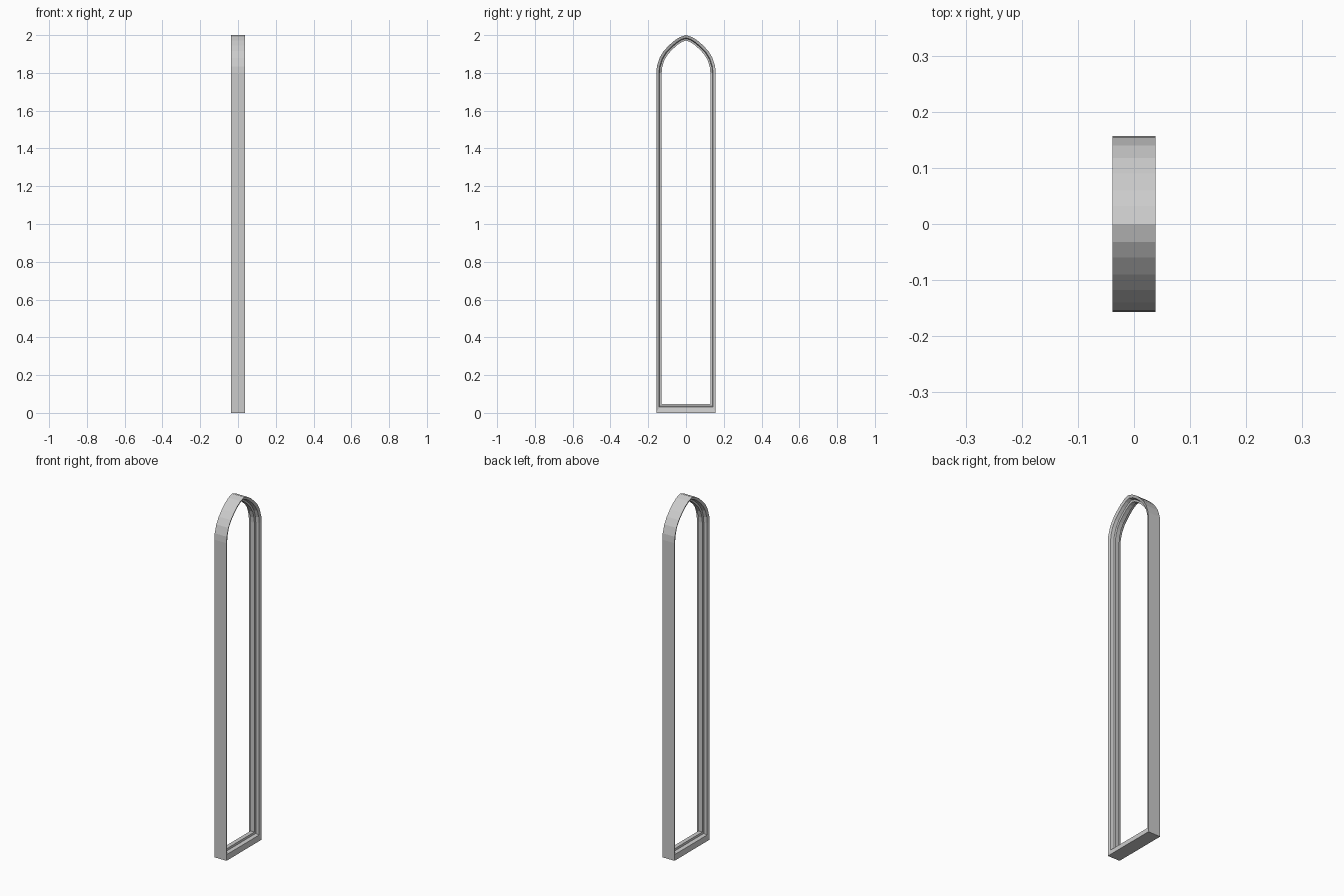
import bpy
import bmesh
from mathutils import Vector

if "Cube" in bpy.data.objects:
    bpy.data.objects.remove(bpy.data.objects["Cube"], do_unlink=True)

# Flat stone colour
stone = bpy.data.materials.new("light_grey_stone")
stone.use_nodes = True
colour = (0.6, 0.6, 0.6, 1)
stone.diffuse_color = colour
stone.node_tree.nodes["Principled BSDF"].inputs["Base Color"].default_value = colour

HALF_WIDTH = 0.157

# Outer arch, from the right springing point up to the crown (y, z)
half_arch = [(HALF_WIDTH, 1.80), (0.154, 1.835), (0.14, 1.88), (0.118, 1.916),
             (0.09, 1.946), (0.06, 1.972), (0.032, 1.99), (0, 2.0)]
arch = [Vector(p) for p in half_arch]
arch += [Vector((-p.x, p.y)) for p in reversed(arch[:-1])]

# Moulding section: (depth x, inset of jambs and arch, height of sill)
half_section = [(0.038, 0, 0), (0.032, 0.014, 0.03),
                (0.014, 0.018, 0.036), (0.012, 0.028, 0.047)]
section = half_section + [(-x, t, b) for x, t, b in reversed(half_section)]


def outline(inset, sill):
    """Closed window outline moved inwards, with its own sill height."""
    loop = [Vector((-HALF_WIDTH + inset, sill)), Vector((HALF_WIDTH - inset, sill))]
    path = [Vector((HALF_WIDTH, 0))] + arch + [Vector((-HALF_WIDTH, 0))]
    for before, here, after in zip(path, path[1:], path[2:]):
        d1 = (here - before).normalized()
        d2 = (after - here).normalized()
        n1 = Vector((-d1.y, d1.x))
        n2 = Vector((-d2.y, d2.x))
        mitre = (n1 + n2).normalized()
        loop.append(here + mitre * (inset / mitre.dot(n1)))
    return loop


# Window frame: loft the section around the outline
bm = bmesh.new()
rings = [[bm.verts.new((x, p.x, p.y)) for p in outline(t, b)] for x, t, b in section]
for ring, following in zip(rings, rings[1:] + rings[:1]):
    count = len(ring)
    for i in range(count):
        j = (i + 1) % count
        bm.faces.new((ring[i], ring[j], following[j], following[i]))
bmesh.ops.recalc_face_normals(bm, faces=bm.faces)
mesh = bpy.data.meshes.new("arched_window_frame")
bm.to_mesh(mesh)
bm.free()
mesh.materials.append(stone)
frame = bpy.data.objects.new("arched_window_frame", mesh)
bpy.context.collection.objects.link(frame)
